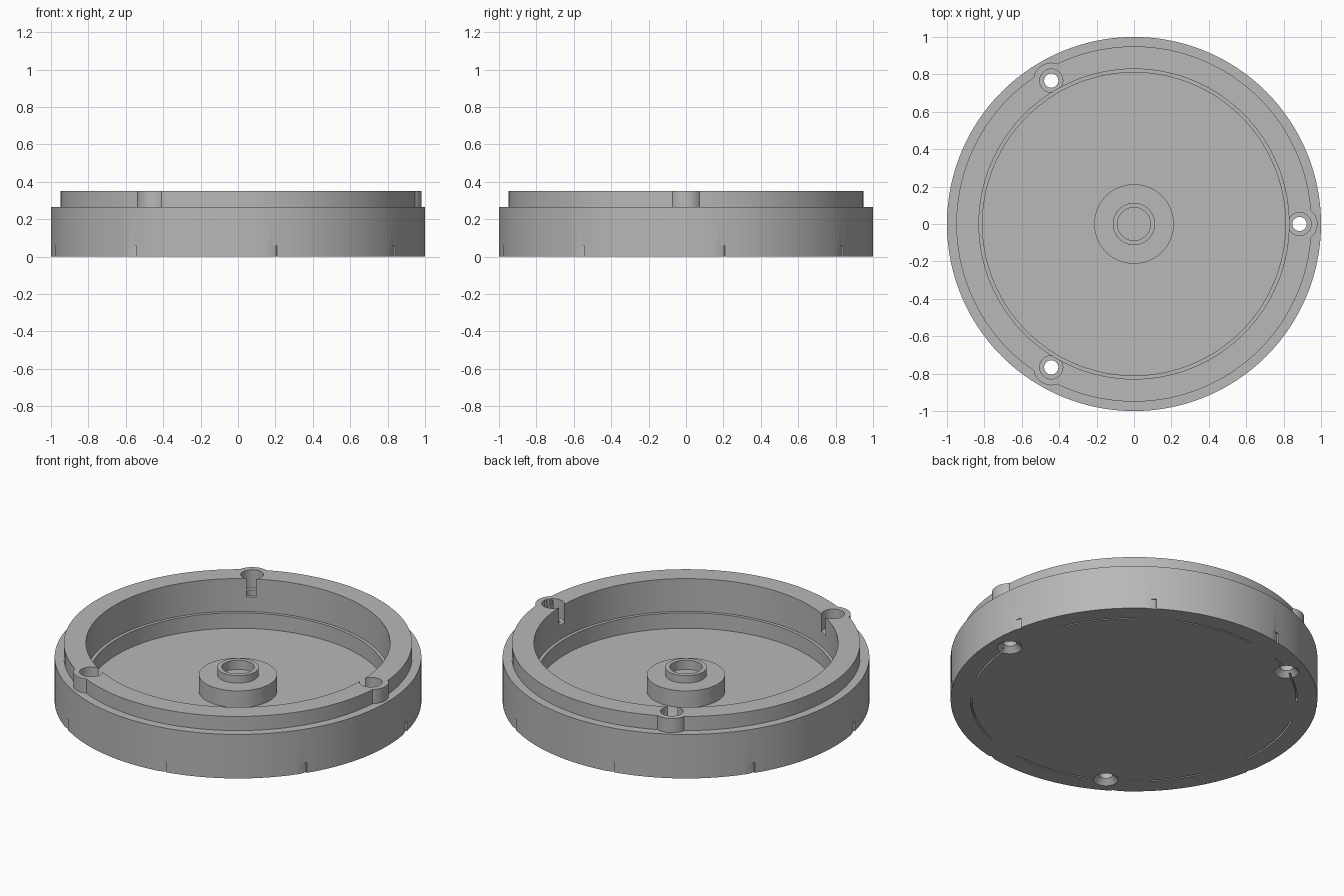
import bpy, bmesh, math
from mathutils import Matrix

if "Cube" in bpy.data.objects:
    bpy.data.objects.remove(bpy.data.objects["Cube"], do_unlink=True)

grey = bpy.data.materials.new("plain grey")
grey.use_nodes = True
colour = (0.48, 0.48, 0.48, 1)
grey.diffuse_color = colour
grey.node_tree.nodes["Principled BSDF"].inputs["Base Color"].default_value = colour


def make(name, bm):
    bmesh.ops.recalc_face_normals(bm, faces=bm.faces)
    mesh = bpy.data.meshes.new(name)
    bm.to_mesh(mesh)
    bm.free()
    mesh.materials.append(grey)
    obj = bpy.data.objects.new(name, mesh)
    bpy.context.collection.objects.link(obj)
    return obj


def lathe(name, profile, steps=128, start=0, span=360, centre=(0, 0)):
    """Revolve a closed (radius, height) loop about a vertical axis."""
    bm = bmesh.new()
    rings = []
    for i in range(steps + 1):
        a = math.radians(start + span * i / steps)
        rings.append([bm.verts.new((centre[0] + r * math.cos(a),
                                    centre[1] + r * math.sin(a), z))
                      for r, z in profile])
    n = len(profile)
    for lo, hi in zip(rings, rings[1:]):
        for j in range(n):
            k = (j + 1) % n
            if profile[j][0] or profile[k][0]:
                bm.faces.new((lo[j], hi[j], hi[k], lo[k]))
    if span < 360:
        bm.faces.new(rings[0])
        bm.faces.new(rings[-1])
    bmesh.ops.remove_doubles(bm, verts=bm.verts, dist=1e-5)
    return make(name, bm)


def combine(target, tool, operation):
    """Apply a boolean and discard the tool."""
    tool.hide_render = True
    mod = target.modifiers.new("cut", "BOOLEAN")
    mod.operation, mod.object, mod.solver = operation, tool, "EXACT"
    deps = bpy.context.evaluated_depsgraph_get()
    mesh = bpy.data.meshes.new_from_object(target.evaluated_get(deps))
    target.modifiers.clear()
    target.data = mesh
    bpy.data.objects.remove(tool, do_unlink=True)


def smooth(obj):
    bpy.ops.object.select_all(action="DESELECT")
    obj.select_set(True)
    bpy.context.view_layer.objects.active = obj
    bpy.ops.object.shade_smooth_by_angle(angle=math.radians(30))


TOP, SHOULDER, LEDGE, FLOOR = 0.35, 0.265, 0.153, 0.06
screws = [(0.885 * math.cos(a), 0.885 * math.sin(a))
          for a in (math.radians(120 * i) for i in range(3))]

# Stepped round body with three screw bosses on the lip
body = lathe("round_base", [(0, 0), (1, 0), (1, SHOULDER), (0.95, SHOULDER),
                            (0.95, TOP), (0, TOP)])
for c in screws:
    combine(body, lathe("boss", [(0, 0.2), (0.096, 0.2), (0.096, TOP), (0, TOP)],
                        40, centre=c), "UNION")

# Inner cavity with a narrow ledge
combine(body, lathe("cavity", [(0, FLOOR), (0.81, FLOOR), (0.81, LEDGE),
                               (0.829, LEDGE), (0.829, 0.5), (0, 0.5)]), "DIFFERENCE")

# Screw holes: wide bore above, countersink below
for c in screws:
    combine(body, lathe("screw_hole", [(0, -0.05), (0.068, -0.05), (0.068, 0),
                                       (0.038, 0.03), (0.038, 0.24), (0.062, 0.24),
                                       (0.062, 0.5), (0, 0.5)], 40, centre=c), "DIFFERENCE")

for i in range(8):
    # Thin arc grooves on the underside
    combine(body, lathe("groove", [(0.884, -0.02), (0.893, -0.02), (0.893, 0.02),
                                   (0.884, 0.02)], 12, 20 + 45 * i, 31), "DIFFERENCE")
    # Small tilted notches around the bottom of the wall
    bm = bmesh.new()
    turn = Matrix.Rotation(math.radians(11 + 45 * i), 4, "Z")
    tilt = Matrix.Rotation(math.radians(14), 4, "Z")
    bmesh.ops.create_cube(bm, size=1, matrix=turn @ Matrix.Translation((1.01, 0, 0))
                          @ tilt @ Matrix.Diagonal((0.03, 0.04, 0.12, 1)))
    combine(body, make("notch", bm), "DIFFERENCE")

# Central stepped hub with a blind socket
hub = lathe("centre_hub", [(0, FLOOR - 0.02), (0.213, FLOOR - 0.02), (0.213, 0.16),
                           (0.113, 0.16), (0.113, 0.205), (0.088, 0.205),
                           (0.088, 0.15), (0, 0.15)], 64)

for part in (body, hub):
    smooth(part)
